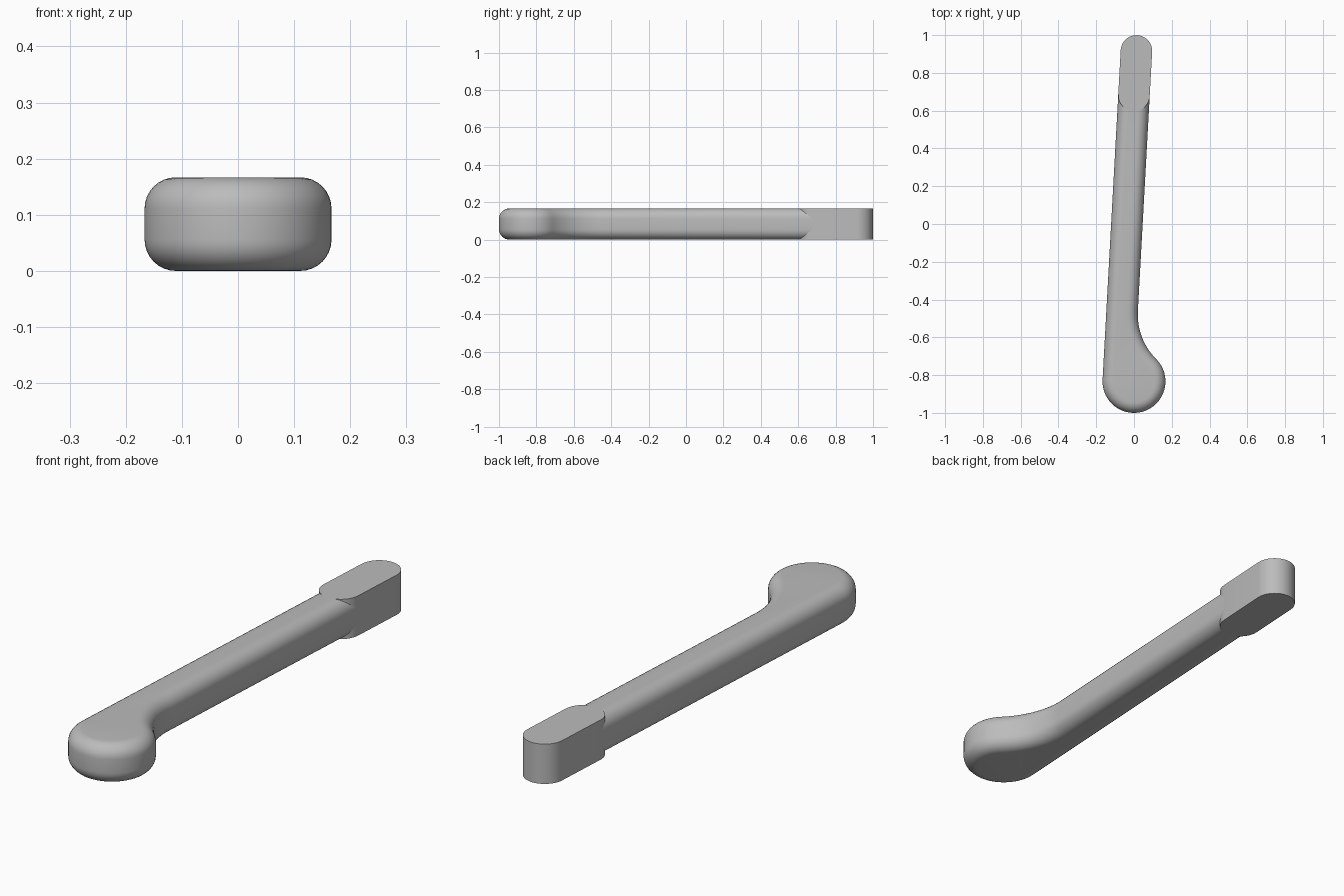
import bpy, bmesh
from math import sin, cos, pi, sqrt, atan2, radians
from mathutils import Matrix

cube = bpy.data.objects.get("Cube")
if cube:
    bpy.data.objects.remove(cube)

H = 1 / 6              # thickness, head radius and bar width
HALF = H / 2
EDGE = H / 3           # rounding of the handle edges
FILLET = 1 / 3         # hollow between head and bar
RISE = sqrt((FILLET + H) ** 2 - FILLET ** 2)
TIP_NEAR, TIP_FAR = 1.512, 1.7475
TILT = Matrix.Translation((0, -1 + H, 0)) @ Matrix.Rotation(radians(-3.15), 4, "Z")

grey = bpy.data.materials.new("plain_grey")
grey.use_nodes = True
grey.diffuse_color = (0.5, 0.5, 0.5, 1)
grey.node_tree.nodes["Principled BSDF"].inputs["Base Color"].default_value = (0.5, 0.5, 0.5, 1)


def arc(cx, cy, r, a, b, n):
    return [(cx + r * cos(a + (b - a) * k / n), cy + r * sin(a + (b - a) * k / n))
            for k in range(n + 1)]


def loft(name, layers):
    """Stack outlines of equal length given as (points, z) and cap both ends."""
    bm = bmesh.new()
    rings = [[bm.verts.new((x, y, z)) for x, y in pts] for pts, z in layers]
    for low, high in zip(rings, rings[1:]):
        for k in range(len(low)):
            j = (k + 1) % len(low)
            bm.faces.new((low[k], low[j], high[j], high[k]))
    bm.faces.new(rings[0][::-1])
    bm.faces.new(rings[-1])
    bm.transform(TILT)
    mesh = bpy.data.meshes.new(name)
    bm.to_mesh(mesh)
    bm.free()
    mesh.materials.append(grey)
    obj = bpy.data.objects.new(name, mesh)
    bpy.context.collection.objects.link(obj)
    bpy.ops.object.select_all(action="DESELECT")
    obj.select_set(True)
    bpy.context.view_layer.objects.active = obj
    bpy.ops.object.shade_smooth_by_angle(angle=radians(30))
    return obj


def handle_outline(inset):
    """Round head, hollow fillet and bar, ending in a curve that meets the tip."""
    a = atan2(RISE, FILLET)
    pts = arc(0, 0, H - inset, pi, 2 * pi + a, 40)
    pts += arc(FILLET, RISE, FILLET + inset, pi + a, pi, 16)[1:]
    half, r = HALF - inset, HALF - 0.003
    for k in range(13):
        x = half * (1 - k / 6)
        pts.append((x - HALF, TIP_NEAR - sqrt(max(0, r * r - x * x))))
    return pts


# Handle with rounded upper and lower edges
STEPS = 8
lower = []
for k in range(STEPS + 1):
    t = pi / 2 * k / STEPS
    lower.append((handle_outline(EDGE * (1 - sin(t))), EDGE * (1 - cos(t))))
upper = [(pts, H - z) for pts, z in reversed(lower)]
loft("handle", lower + upper)

# Sharp-edged tip block with round ends
tip = arc(-HALF, TIP_NEAR, HALF, pi, 2 * pi, 24) + arc(-HALF, TIP_FAR, HALF, 0, pi, 24)
loft("tip", [(tip, 0), (tip, H)])
